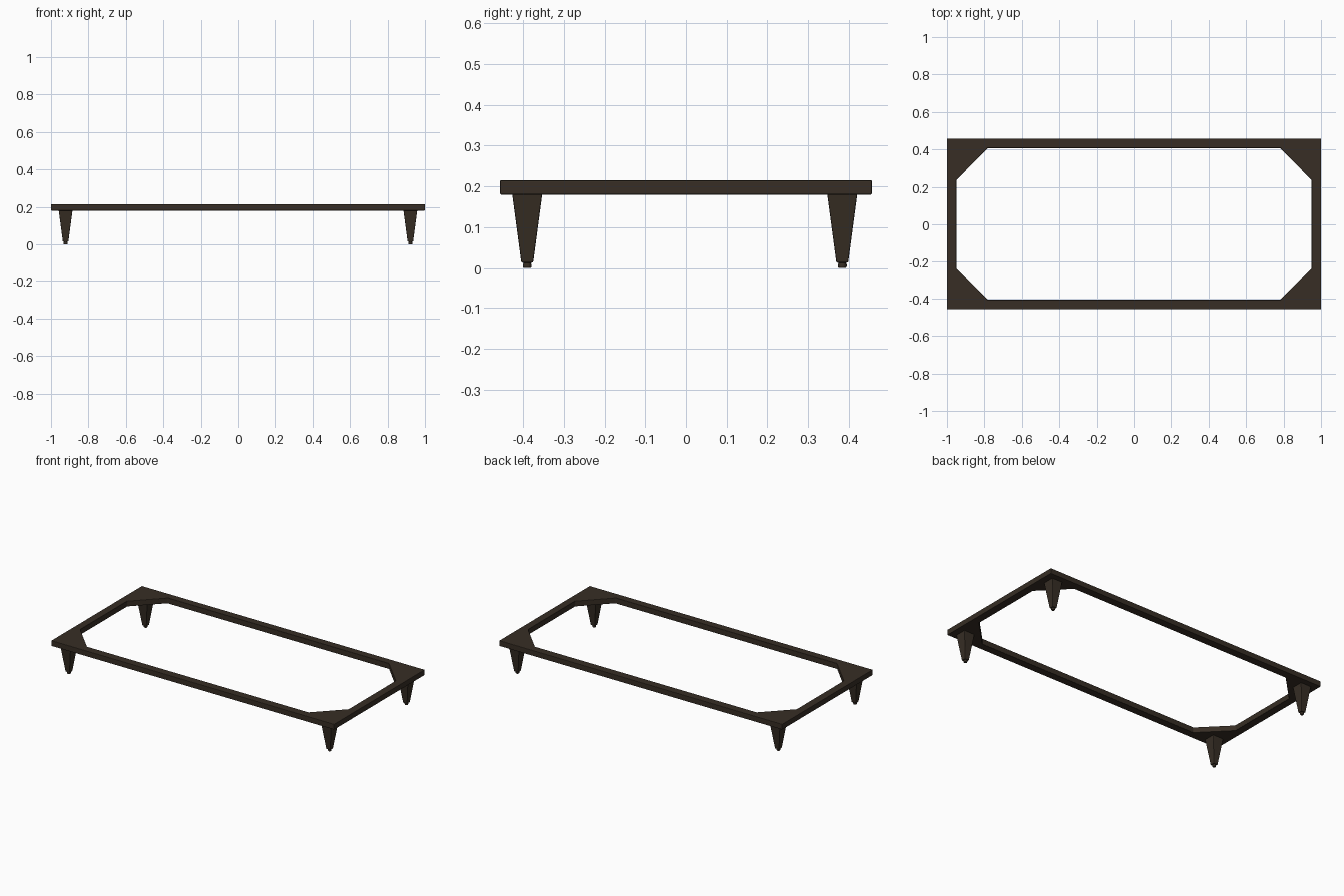
import bpy, bmesh, math

if "Cube" in bpy.data.objects:
    bpy.data.objects.remove(bpy.data.objects["Cube"])

wood = bpy.data.materials.new("dark brown wood")
wood.diffuse_color = (0.038, 0.027, 0.018, 1)
wood.use_nodes = True
wood.node_tree.nodes["Principled BSDF"].inputs["Base Color"].default_value = wood.diffuse_color


def finish(bm, name, bevel):
    """Turn a bmesh into an object with softened edges."""
    bmesh.ops.recalc_face_normals(bm, faces=bm.faces[:])
    mesh = bpy.data.meshes.new(name)
    bm.to_mesh(mesh)
    bm.free()
    mesh.materials.append(wood)
    ob = bpy.data.objects.new(name, mesh)
    bpy.context.collection.objects.link(ob)
    if bevel:
        mod = ob.modifiers.new("soft edges", 'BEVEL')
        mod.width = bevel
        mod.segments = 2
        mod.limit_method = 'ANGLE'
        mod.angle_limit = math.radians(30)
    return ob


# Frame: rectangular outside, opening with cut corners
Z0, Z1 = 0.18, 0.215
bm = bmesh.new()
signs = [(1, 1), (-1, 1), (-1, -1), (1, -1)]
outer, inner = [], []
for sx, sy in signs:
    outer.append(bm.verts.new((sx * 1.0, sy * 0.457, Z0)))
    pair = [(sx * 0.95, sy * 0.236), (sx * 0.782, sy * 0.407)]
    if sx * sy < 0:
        pair.reverse()
    inner.append([bm.verts.new((x, y, Z0)) for x, y in pair])
for i in range(4):
    j = (i + 1) % 4
    bm.faces.new((outer[i], inner[i][1], inner[i][0]))               # corner plate
    bm.faces.new((outer[i], outer[j], inner[j][0], inner[i][1]))     # rail
ext = bmesh.ops.extrude_face_region(bm, geom=bm.faces[:])
for v in ext["geom"]:
    if isinstance(v, bmesh.types.BMVert):
        v.co.z = Z1
finish(bm, "frame", 0.003)


def tapered(bm, sides, z0, r0, z1, r1, x, y, turn=0.0):
    """Closed tapered prism between two heights."""
    rings = []
    for z, r in ((z0, r0), (z1, r1)):
        rings.append([bm.verts.new((x + r * math.cos(turn + 2 * math.pi * k / sides),
                                    y + r * math.sin(turn + 2 * math.pi * k / sides), z))
                      for k in range(sides)])
    lo, hi = rings
    bm.faces.new(lo)
    bm.faces.new(hi)
    for k in range(sides):
        n = (k + 1) % sides
        bm.faces.new((lo[k], lo[n], hi[n], hi[k]))


# Four square tapered legs, each with a small round foot pad
names = ["back_right", "back_left", "front_left", "front_right"]
for name, (sx, sy) in zip(names, signs):
    x, y = sx * 0.922, sy * 0.387 - 0.003
    bm = bmesh.new()
    tapered(bm, 4, 0.013, 0.0145 * math.sqrt(2), 0.182, 0.037 * math.sqrt(2),
            x, y, math.pi / 4)
    finish(bm, name + "_leg", 0.003)
    bm = bmesh.new()
    tapered(bm, 16, 0.0, 0.009, 0.004, 0.011, x, y)
    tapered(bm, 16, 0.004, 0.011, 0.010, 0.011, x, y)
    tapered(bm, 16, 0.010, 0.009, 0.014, 0.009, x, y)
    finish(bm, name + "_foot", 0)
